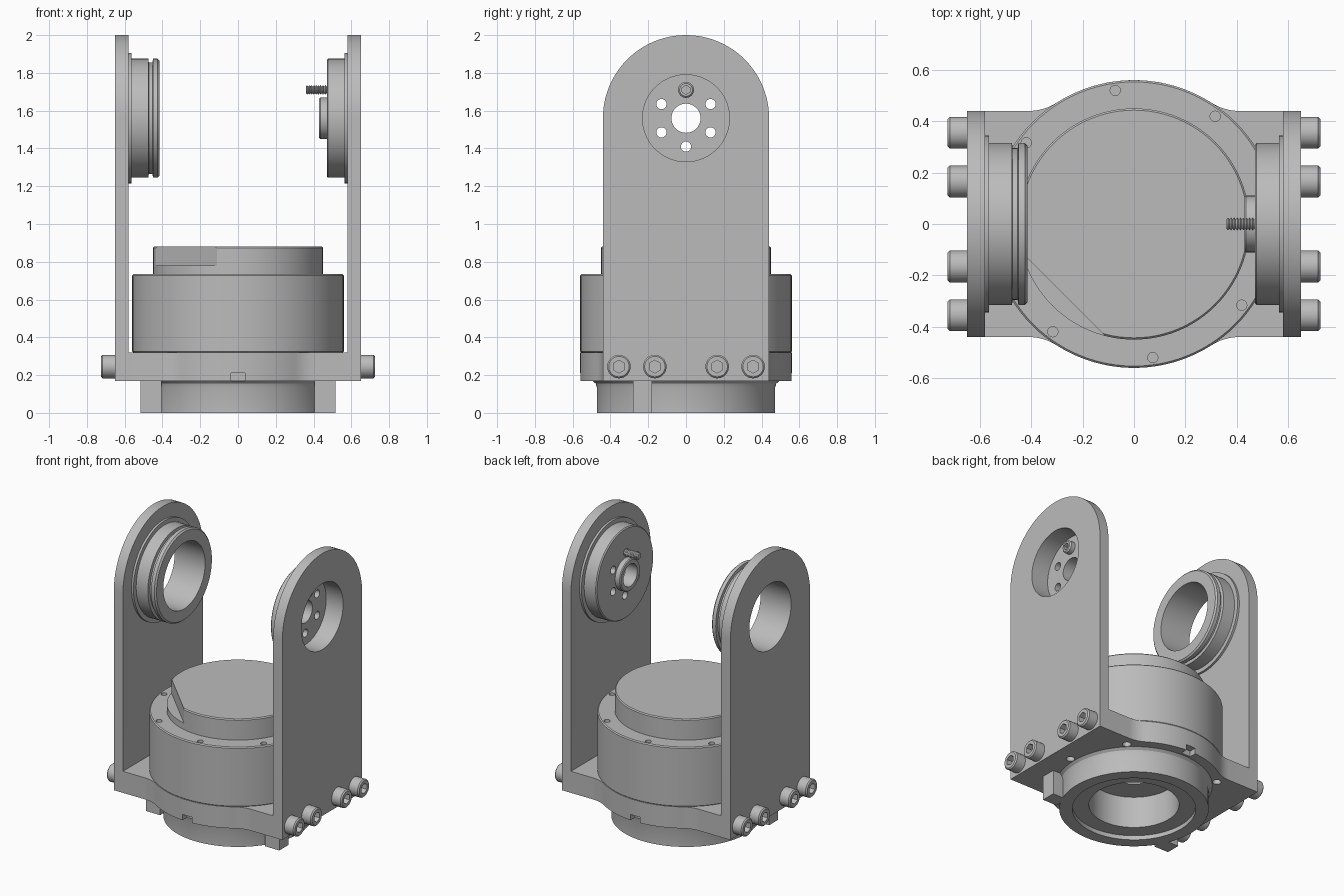
import bpy, bmesh
from math import pi, sin, cos, sqrt, atan2, radians
from mathutils import Matrix, Vector

if "Cube" in bpy.data.objects:
    bpy.data.objects.remove(bpy.data.objects["Cube"], do_unlink=True)

GREY = bpy.data.materials.new("machined grey")
GREY.use_nodes = True
GREY.diffuse_color = (0.5, 0.5, 0.5, 1)
GREY.node_tree.nodes["Principled BSDF"].inputs["Base Color"].default_value = (0.5, 0.5, 0.5, 1)

PIVOT = 1.56      # height of the tilt axis
ARM_IN, ARM_OUT = 0.58, 0.65
parts = []


def finish(bm, name, matrix=None):
    bmesh.ops.remove_doubles(bm, verts=bm.verts, dist=1e-5)
    bmesh.ops.recalc_face_normals(bm, faces=bm.faces)
    mesh = bpy.data.meshes.new(name)
    if matrix:
        bm.transform(matrix)
    bm.to_mesh(mesh)
    bm.free()
    mesh.materials.append(GREY)
    obj = bpy.data.objects.new(name, mesh)
    bpy.context.collection.objects.link(obj)
    parts.append(obj)
    return obj


def along_x(side, y=0, z=PIVOT):
    """Local z becomes the outward x direction of the given side."""
    return Matrix.Translation((0, y, z)) @ Matrix.Rotation(side * pi / 2, 4, 'Y')


def lathe(name, profile, matrix=None, steps=96):
    """Spin a closed (radius, height) profile around local z."""
    bm = bmesh.new()
    verts = [bm.verts.new((r, 0, h)) for r, h in profile]
    edges = [bm.edges.new((verts[i - 1], verts[i])) for i in range(len(verts))
             if profile[i - 1][0] + profile[i][0] > 0]
    bmesh.ops.spin(bm, geom=verts + edges, cent=(0, 0, 0), axis=(0, 0, 1),
                   angle=2 * pi, steps=steps, use_merge=True)
    return finish(bm, name, matrix)


def rod(name, r, h0, h1, matrix=None, steps=32):
    return lathe(name, [(0, h0), (r, h0), (r, h1), (0, h1)], matrix, steps)


def prism(name, outline, direction):
    bm = bmesh.new()
    face = bm.faces.new([bm.verts.new(p) for p in outline])
    new = bmesh.ops.extrude_face_region(bm, geom=[face])["geom"]
    bmesh.ops.translate(bm, vec=direction, verts=[v for v in new if isinstance(v, bmesh.types.BMVert)])
    return finish(bm, name)


def box(name, lo, hi, matrix=None):
    bm = bmesh.new()
    lo, hi = Vector(lo), Vector(hi)
    bmesh.ops.create_cube(bm, size=1)
    bmesh.ops.scale(bm, vec=hi - lo, verts=bm.verts)
    bmesh.ops.translate(bm, vec=(lo + hi) / 2, verts=bm.verts)
    return finish(bm, name, matrix)


def cut(obj, cutters):
    """Subtract each cutter, then discard it."""
    bpy.context.view_layer.objects.active = obj
    for c in cutters:
        mod = obj.modifiers.new("cut", 'BOOLEAN')
        mod.operation, mod.solver, mod.object = 'DIFFERENCE', 'EXACT', c
        bpy.ops.object.modifier_apply(modifier=mod.name)
        parts.remove(c)
        bpy.data.objects.remove(c, do_unlink=True)


def polar(r, degrees):
    return r * cos(radians(degrees)), r * sin(radians(degrees))


# Two upright arms with round tops and a bore at the tilt axis
for side, label in ((1, "left"), (-1, "right")):
    outline = [(side * ARM_IN, 0.44, 0.17)]
    outline += [(side * ARM_IN, 0.44 * cos(pi * i / 48), PIVOT + 0.44 * sin(pi * i / 48)) for i in range(49)]
    outline.append((side * ARM_IN, -0.44, 0.17))
    arm = prism(label + "_arm", outline, (side * (ARM_OUT - ARM_IN), 0, 0))
    cut(arm, [rod("cutter", 0.23, 0.5, 0.8, along_x(side), 96)])

# Yoke plate: a bar blended into a disc by concave fillets
R, F, HALF = 0.56, 0.2, 0.44
fx = sqrt((R + F) ** 2 - (HALF + F) ** 2)
start = atan2(HALF + F, fx)
quarter = [(ARM_IN, HALF)]
for i in range(9):
    a = -pi / 2 + (start - pi / 2) * i / 8
    quarter.append((fx + F * cos(a), HALF + F + F * sin(a)))
quarter += [(R * cos(a), R * sin(a)) for a in (start + (pi / 2 - start) * i / 12 for i in range(1, 13))]
half = quarter + [(-x, y) for x, y in reversed(quarter[:-1])]
outline = half + [(-x, -y) for x, y in half]
plate = prism("yoke_plate", [(x, y, 0.17) for x, y in outline], (0, 0, 0.15))
cutters = [rod("cutter", 0.4, 0.1, 0.4, steps=96)]
for sy in (1, -1):
    ys = sorted((sy * 0.51, sy * 0.6))
    cutters.append(box("cutter", (-0.036, ys[0], 0.1), (0.036, ys[1], 0.21)))
for a in (0, 45, 135, 180, 225, 315):
    x, y = polar(0.525, a)
    cutters.append(rod("cutter", 0.027, 0.1, 0.21, Matrix.Translation((x, y, 0)), 20))
cut(plate, cutters)

# Hollow foot ring under the plate, with a stepped bore
lathe("foot_ring", [(0, 0.29), (0.12, 0.29), (0.12, 0.25), (0.285, 0.25), (0.285, 0.03),
                    (0.39, 0.03), (0.39, 0), (0.472, 0), (0.472, 0.135), (0.478, 0.155),
                    (0.495, 0.17), (0.42, 0.18), (0.395, 0.18), (0.395, 0.315), (0, 0.315)])

# Two stop lugs on the front half of the foot
for side, label in ((1, "left"), (-1, "right")):
    xs = sorted((side * 0.405, side * 0.515))
    box(label + "_stop_lug", (xs[0], -0.28, 0), (xs[1], -0.18, 0.172))

# Drum housing with a ring of screw holes in its rim
housing = lathe("drum_housing", [(0, 0.32), (0.555, 0.32), (0.56, 0.325), (0.56, 0.728),
                                 (0.553, 0.735), (0, 0.735)])
cut(housing, [rod("cutter", 0.02, 0.7, 0.8, Matrix.Translation((*polar(0.525, 8 + 45 * k), 0)), 20)
              for k in range(8)])

# Raised cap with a flat sliced off one front corner
cap = lathe("drum_cap", [(0, 0.73), (0.45, 0.73), (0.45, 0.873), (0.443, 0.88), (0, 0.88)])
cut(cap, [box("cutter", (0.387, -0.5, 0.78), (0.7, 0.5, 1), Matrix.Rotation(radians(225), 4, 'Z'))])

# Open bearing hub with a groove
lathe("right_bearing_hub", [(0.23, 0.415), (0.305, 0.415), (0.315, 0.425), (0.315, 0.45), (0.295, 0.453),
                            (0.295, 0.472), (0.315, 0.475), (0.315, 0.565), (0.345, 0.565),
                            (0.345, ARM_IN), (0.23, ARM_IN)], along_x(-1))

# Drive hub: a cup whose floor carries a spigot and bolt holes
hub = lathe("left_drive_hub", [(0.077, 0.43), (0.104, 0.43), (0.11, 0.436), (0.11, 0.47), (0.308, 0.47),
                               (0.315, 0.477), (0.315, 0.565), (0.345, 0.565), (0.345, ARM_IN),
                               (0.23, ARM_IN), (0.23, 0.52), (0.077, 0.52)], along_x(1))
for k in range(6):
    if k != 1:
        y, z = polar(0.15, 30 + 60 * k)
        cut(hub, [rod("cutter", 0.027, 0.4, 0.6, along_x(1, y, PIVOT + z), 24)])


def cap_screw(name, r, h, matrix):
    """Cylindrical head with a hexagon socket."""
    head = lathe(name, [(0, 0), (r, 0), (r, h - 0.008), (r - 0.008, h), (0, h)], None, 40)
    cut(head, [rod("cutter", r * 0.55, h * 0.4, h * 2, None, 6)])
    head.data.transform(matrix)


# Arm mounting screws
for side, label in ((1, "left"), (-1, "right")):
    for i, y in enumerate((-0.355, -0.165, 0.165, 0.355)):
        cap_screw(f"{label}_mounting_screw_{i + 1}", 0.062, 0.075,
                  along_x(side, y, 0.245) @ Matrix.Translation((0, 0, ARM_OUT)))

# Single drive screw with a ridged thread
screw_at = along_x(1, 0, PIVOT + 0.15)
cap_screw("drive_screw_head", 0.042, 0.04, screw_at @ Matrix.Translation((0, 0, 0.52)))
thread = [(0, 0.36)]
for i in range(10):
    thread += [(0.018, 0.36 + i * 0.012), (0.025, 0.366 + i * 0.012)]
thread += [(0.026, 0.48), (0.026, 0.522), (0, 0.522)]
lathe("drive_screw_thread", thread, screw_at, 24)

# Smooth shading with crisp edges
bpy.ops.object.select_all(action='DESELECT')
for obj in parts:
    obj.select_set(True)
bpy.context.view_layer.objects.active = parts[0]
bpy.ops.object.shade_smooth_by_angle(angle=radians(30))
